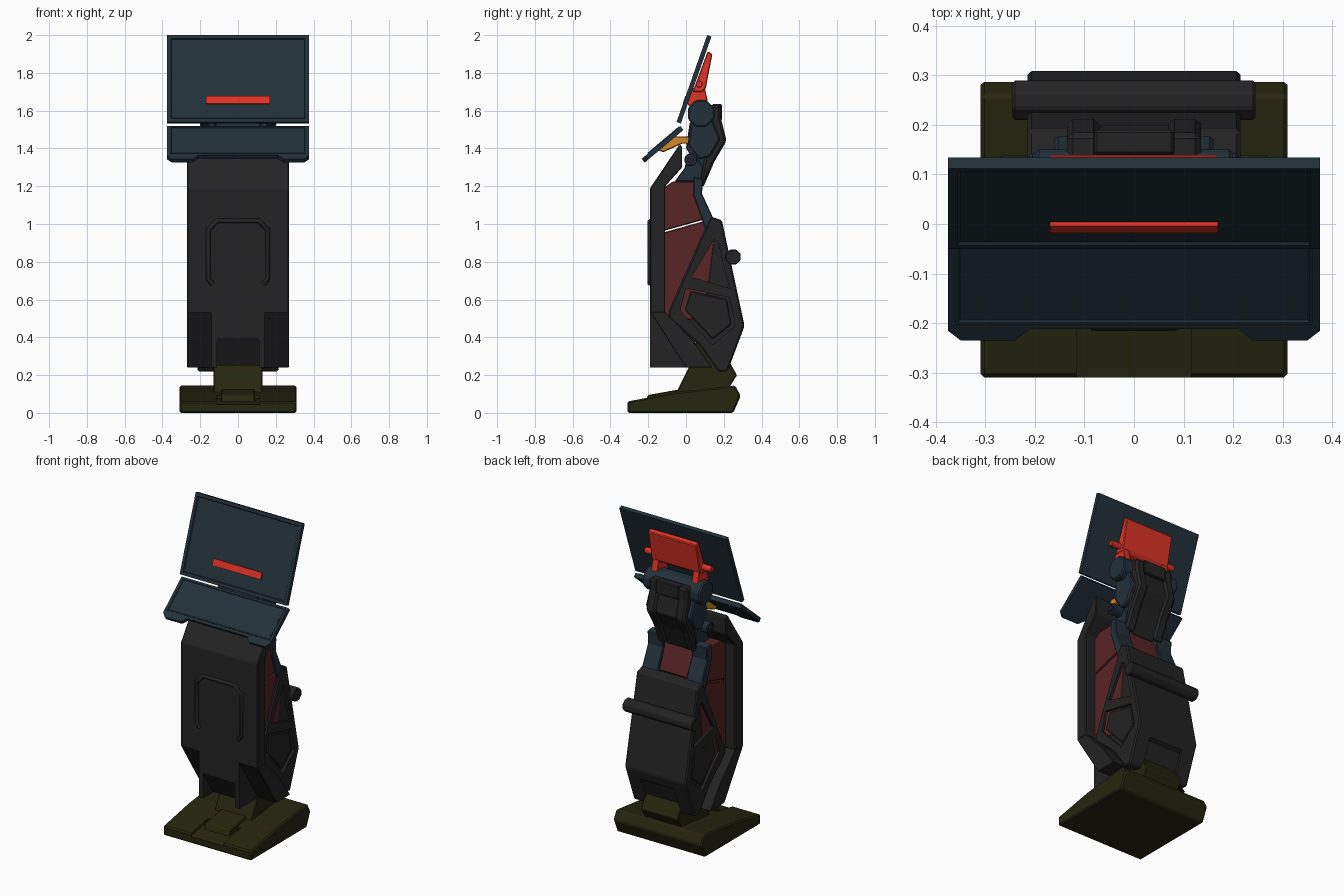
import bpy, bmesh, math
from mathutils import Vector

old = bpy.data.objects.get("Cube")
if old:
    bpy.data.objects.remove(old, do_unlink=True)


def material(name, rgb):
    m = bpy.data.materials.new(name)
    m.use_nodes = True
    col = (*rgb, 1)
    m.diffuse_color = col
    m.node_tree.nodes["Principled BSDF"].inputs["Base Color"].default_value = col
    return m


BLACK = material("charcoal", (.017, .017, .017))
NAVY = material("dark_navy", (.016, .03, .042))
RED = material("bright_red", (.75, .033, .02))
BROWN = material("maroon", (.1, .018, .019))
OLIVE = material("dark_olive", (.019, .019, .005))
ORANGE = material("orange", (.65, .24, .02))


def finish(name, bm, mat, bevel=0, mirror=False):
    bmesh.ops.recalc_face_normals(bm, faces=bm.faces)
    me = bpy.data.meshes.new(name)
    bm.to_mesh(me)
    bm.free()
    me.materials.append(mat)
    ob = bpy.data.objects.new(name, me)
    bpy.context.collection.objects.link(ob)
    if bevel:
        b = ob.modifiers.new("bevel", 'BEVEL')
        b.width, b.segments, b.limit_method = bevel, 1, 'ANGLE'
    if mirror:
        ob.modifiers.new("mirror", 'MIRROR')
    return ob


# side profile (y, z) extruded from x0 to x1
def prism(name, profile, x0, x1, mat, bevel=.005, mirror=False):
    bm = bmesh.new()
    face = bm.faces.new([bm.verts.new((x0, y, z)) for y, z in profile])
    new = bmesh.ops.extrude_face_region(bm, geom=[face])["geom"]
    bmesh.ops.translate(bm, vec=(x1 - x0, 0, 0),
                        verts=[v for v in new if isinstance(v, bmesh.types.BMVert)])
    return finish(name, bm, mat, bevel, mirror)


def wide(name, profile, half, mat, bevel=.005):
    return prism(name, profile, -half, half, mat, bevel)


def octagon(y, z, r):
    return [(y + r * math.cos(math.pi * (i + .5) / 4), z + r * math.sin(math.pi * (i + .5) / 4))
            for i in range(8)]


# tilted plate: outline (x, distance up the slope) between two (y, z) points
def plate(name, outline, low, high, thick, mat, border=0, lift=0):
    a, b = Vector((0, *low)), Vector((0, *high))
    up = (b - a).normalized()
    out = Vector((0, -up.z, up.y))
    bm = bmesh.new()
    front = [bm.verts.new(a + out * lift + Vector((x, 0, 0)) + up * s) for x, s in outline]
    face = bm.faces.new(front)
    back = [bm.verts.new(v.co - out * thick) for v in front]
    bm.faces.new(back[::-1])
    n = len(front)
    for i in range(n):
        j = (i + 1) % n
        bm.faces.new((front[j], front[i], back[i], back[j]))
    bmesh.ops.recalc_face_normals(bm, faces=bm.faces)
    if border:
        bmesh.ops.inset_region(bm, faces=[face], thickness=border)
        bmesh.ops.inset_region(bm, faces=[face], thickness=.006, depth=-.006)
    return finish(name, bm, mat)


# cut recesses into a part, then drop the cutters
def carve(ob, cutters):
    for c in cutters:
        m = ob.modifiers.new("cut", 'BOOLEAN')
        m.operation, m.object, m.solver = 'DIFFERENCE', c, 'EXACT'
    dg = bpy.context.evaluated_depsgraph_get()
    me = bpy.data.meshes.new_from_object(ob.evaluated_get(dg))
    ob.modifiers.clear()
    ob.data = me
    for c in cutters:
        bpy.data.objects.remove(c, do_unlink=True)


# base and ankle
base = wide("base", [(-.31, 0), (-.31, .06), (-.05, .11), (.26, .145), (.29, .09), (.25, 0)],
            .31, OLIVE, .008)
carve(base, [wide("slot", [(-.4, .03), (-.4, .2), (-.14, .2), (-.14, .075), (-.3, .045)],
                  .115, OLIVE, 0)])
wide("base_step", [(-.22, .05), (-.2, .095), (-.03, .125), (-.03, .05)], .09, OLIVE)
wide("ankle", [(-.06, .09), (.02, .25), (.06, .4), (.16, .4), (.23, .27), (.27, .2), (.22, .12)],
     .13, OLIVE)

# front panel with its sloped lower corners and centre notch
wide("front_panel", [(-.19, .53), (-.19, 1.19), (-.035, 1.42), (-.02, 1.41), (-.02, 1.3),
                     (-.11, 1.2), (-.11, .53)], .27, BLACK)
prism("panel_lower_corner", [(-.19, .535), (-.11, .535), (.04, .38), (.14, .24), (0, .24), (-.04, .3)],
      .135, .27, BLACK, .003, True)
prism("panel_prong", [(-.19, .535), (-.19, .24), (.0, .24), (.0, .42), (-.11, .535)],
      .112, .14, BLACK, 0, True)
wide("panel_notch", [(-.19, .535), (-.19, .4), (-.1, .25), (.1, .25), (.04, .4), (-.11, .535)],
     .115, BLACK, 0)

# raised arch on the front panel
arch = bpy.data.curves.new("front_arch", 'CURVE')
arch.dimensions = '3D'
arch.bevel_depth, arch.bevel_resolution, arch.use_fill_caps = .013, 0, True
half = [(.135, .68), (.157, .71), (.157, .97), (.11, 1.017)]
path = [(-x, z) for x, z in half] + half[::-1]
line = arch.splines.new('POLY')
line.points.add(len(path) - 1)
for p, (x, z) in zip(line.points, path):
    p.co = (x, -.19, z, 1)
arch.materials.append(BLACK)
bpy.context.collection.objects.link(bpy.data.objects.new("front_arch", arch))

# inner core, split by a seam
wide("core_lower", [(-.12, .48), (-.12, .955), (.13, 1.025), (.15, .9), (.1, .5)], .2, BROWN)
wide("core_upper", [(-.12, .963), (-.12, 1.19), (-.07, 1.225), (.05, 1.225), (.12, 1.03)], .2, BROWN)

# rear shell with recessed panels
shell = wide("rear_shell", [(.13, 1.04), (.19, 1.02), (.31, .46), (.22, .22), (.17, .22),
                            (.07, .36), (-.09, .5), (-.09, .54)], .215, BLACK, .008)
carve(shell, [
    prism("cut_a", [(.15, .92), (.17, .9), (.23, .66), (.03, .72)], .198, .3, BLACK, 0, True),
    prism("cut_b", [(.0, .66), (.23, .61), (.26, .46), (.14, .36), (-.03, .54)], .198, .3, BLACK, 0, True),
    wide("cut_c", [(.29, .40), (.265, .385), (.19, .2), (.3, .2), (.4, .4)], .12, BLACK, 0)])
prism("side_inner_panel", [(.025, .645), (.215, .6), (.24, .47), (.14, .39), (-.005, .545)],
      .19, .208, BLACK, .005, True)
wide("rear_handle", octagon(.25, .825, .043), .245, BLACK)

# spine arms and lower hinge
prism("spine_arm", [(.04, 1.25), (.09, 1.24), (.085, 1.16), (.145, 1.03), (.14, .97), (.1, .98), (.04, 1.15)],
      .1, .21, NAVY, .005, True)
prism("hinge_bracket", [(-.06, 1.225), (.08, 1.225), (.09, 1.3), (.05, 1.36), (.0, 1.36), (-.005, 1.3)],
      .07, .13, NAVY, .004, True)
wide("lower_hinge", octagon(.025, 1.34, .036), .19, NAVY)
wide("hinge_pin", octagon(.025, 1.34, .02), .2, BLACK, 0)

# neck, upper hinge and back cover
wide("neck", [(.02, 1.54), (.15, 1.57), (.195, 1.45), (.12, 1.3), (.08, 1.24), (.05, 1.33),
              (.0, 1.4), (.01, 1.47)], .12, NAVY)
prism("neck_cheek", [(.03, 1.57), (.13, 1.57), (.18, 1.45), (.13, 1.36), (.07, 1.34), (.01, 1.42)],
      .12, .16, NAVY, .008, True)
wide("upper_hinge", octagon(.08, 1.585, .076), .2, NAVY, .008)
cover = [(.11, 1.63), (.185, 1.63), (.185, 1.56), (.215, 1.44), (.15, 1.33), (.09, 1.19),
         (.075, 1.22), (.1, 1.36), (.13, 1.45), (.1, 1.55)]
wide("neck_cover", [(y - .015, z) for y, z in cover], .08, BLACK)
prism("cover_rail", cover, .07, .135, BLACK, .012, True)
wide("cover_crossbar", [(.14, 1.635), (.19, 1.635), (.19, 1.55), (.14, 1.55)], .08, BLACK)

# screen with frame, light bar and rear bracket
LOW, HIGH = (-.05, 1.54), (.112, 2.0)
LEN = math.dist(LOW, HIGH)
plate("screen", [(-.375, 0), (.375, 0), (.375, LEN), (-.375, LEN)], LOW, HIGH, .024, NAVY, .027)
plate("screen_bar", [(-.17, .103), (.17, .103), (.17, .145), (-.17, .145)], LOW, HIGH, .008, RED, 0, .002)
wide("screen_bracket", [(.115, 1.915), (.14, 1.9), (.105, 1.72), (.09, 1.7), (.035, 1.7)], .17, RED)
prism("bracket_leg", [(.035, 1.72), (.1, 1.72), (.115, 1.65), (.1, 1.6), (.02, 1.62), (.005, 1.64)],
      .12, .165, RED, .004, True)
prism("bracket_peg", octagon(.07, 1.74, .02), .16, .235, RED, .004, True)

# tray with a notched front edge and its support
LOW, HIGH = (-.235, 1.345), (-.03, 1.518)
LEN = math.dist(LOW, HIGH)
side = [(.21, .03), (.24, 0), (.35, 0), (.375, .025), (.375, LEN)]
plate("tray", side + [(-x, s) for x, s in side[::-1]], LOW, HIGH, .026, NAVY)
plate("tray_pad", [(-.36, .045), (.36, .045), (.36, LEN - .008), (-.36, LEN - .008)],
      LOW, HIGH, .01, NAVY, .008, .004)
wide("tray_support", [(-.15, 1.39), (-.12, 1.38), (-.02, 1.425), (.02, 1.425), (.02, 1.462), (-.06, 1.465)],
     .12, ORANGE)
